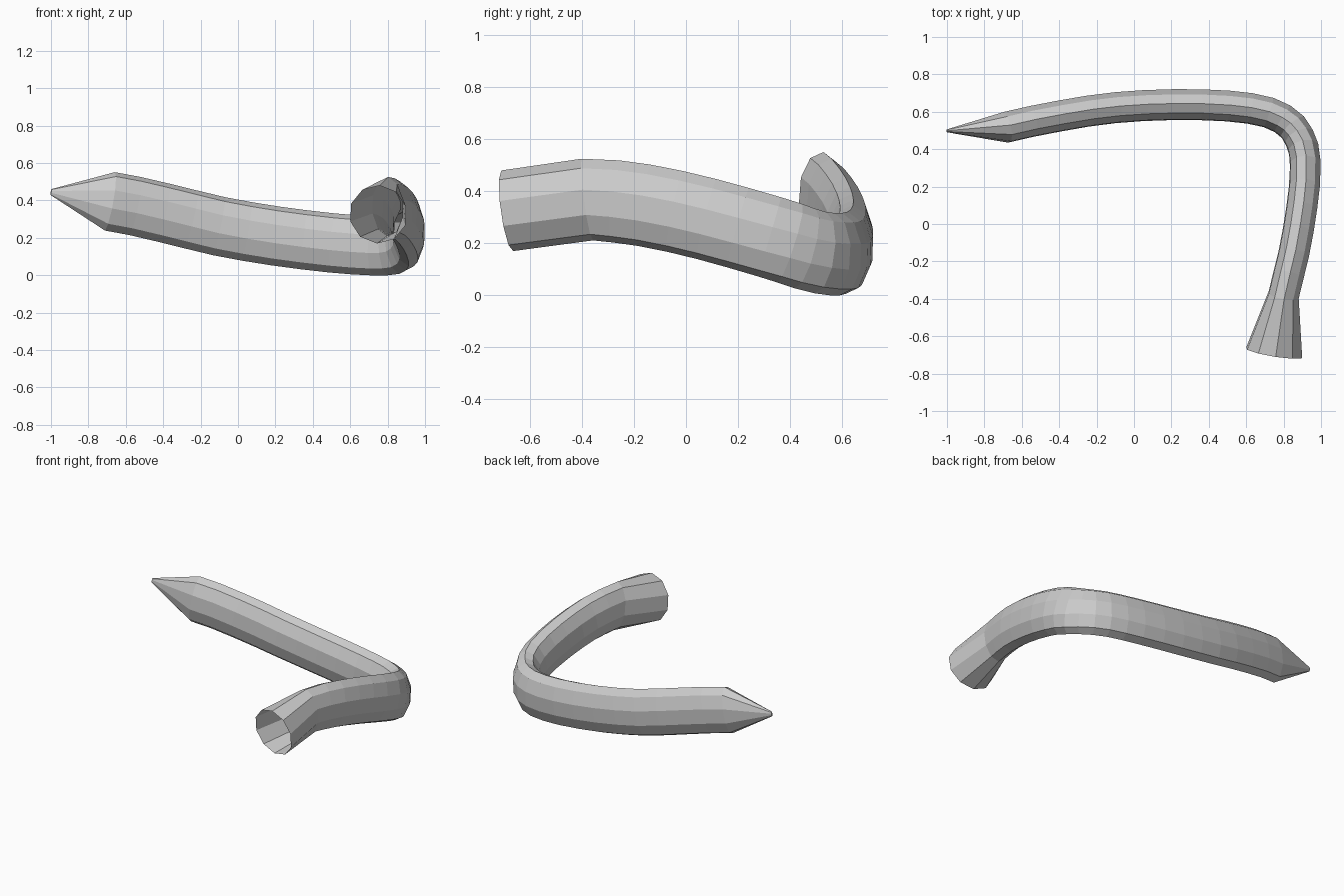
import bpy, bmesh, math
from mathutils import Vector

if "Cube" in bpy.data.objects:
    bpy.data.objects.remove(bpy.data.objects["Cube"])

# centre line: chisel point, long arm, bend, short arm, open flared mouth
PATH = [Vector(p) for p in (
    (-1, .498, .445), (-.685, .517, .395), (-.55, .548, .37), (-.4, .577, .335),
    (-.25, .603, .298), (-.1, .622, .262), (.05, .633, .234), (.2, .638, .21),
    (.35, .638, .19), (.5, .631, .173), (.62, .618, .163), (.72, .596, .158),
    (.795, .562, .158), (.85, .517, .164), (.885, .46, .179), (.907, .4, .2),
    (.916, .32, .225), (.911, .2, .26), (.896, .08, .293), (.877, -.04, .322),
    (.854, -.16, .346), (.827, -.27, .361), (.80, -.38, .368), (.75, -.688, .325))]
SIDES, PHASE = 10, math.radians(4)
UP = Vector((0, 0, 1))
last = len(PATH) - 1


def ring(bm, i):
    # the tapered point and the mouth keep the direction of the arm they join
    if i <= 1:
        t = PATH[2] - PATH[1]
    elif i >= last - 1:
        t = PATH[last] - PATH[last - 1]
    else:
        t = (PATH[i + 1] - PATH[i]).normalized() + (PATH[i] - PATH[i - 1]).normalized()
    t.normalize()
    side = UP.cross(t).normalized()
    top = t.cross(side)
    w, h = (.008, .016) if i == 0 else (.157, .157) if i == last else (.085, .159)
    angles = [PHASE + 2 * math.pi * k / SIDES for k in range(SIDES)]
    return [bm.verts.new(PATH[i] + side * w * math.sin(a) + top * h * math.cos(a)) for a in angles]


# bent tube skin
bm = bmesh.new()
rings = [ring(bm, i) for i in range(len(PATH))]
for a, b in zip(rings, rings[1:]):
    for k in range(SIDES):
        n = (k + 1) % SIDES
        bm.faces.new((a[k], a[n], b[n], b[k]))
bm.faces.new(rings[0])
bmesh.ops.recalc_face_normals(bm, faces=bm.faces)

mesh = bpy.data.meshes.new("bent_tube")
bm.to_mesh(mesh)
bm.free()
bpy.context.collection.objects.link(bpy.data.objects.new("bent_tube", mesh))
